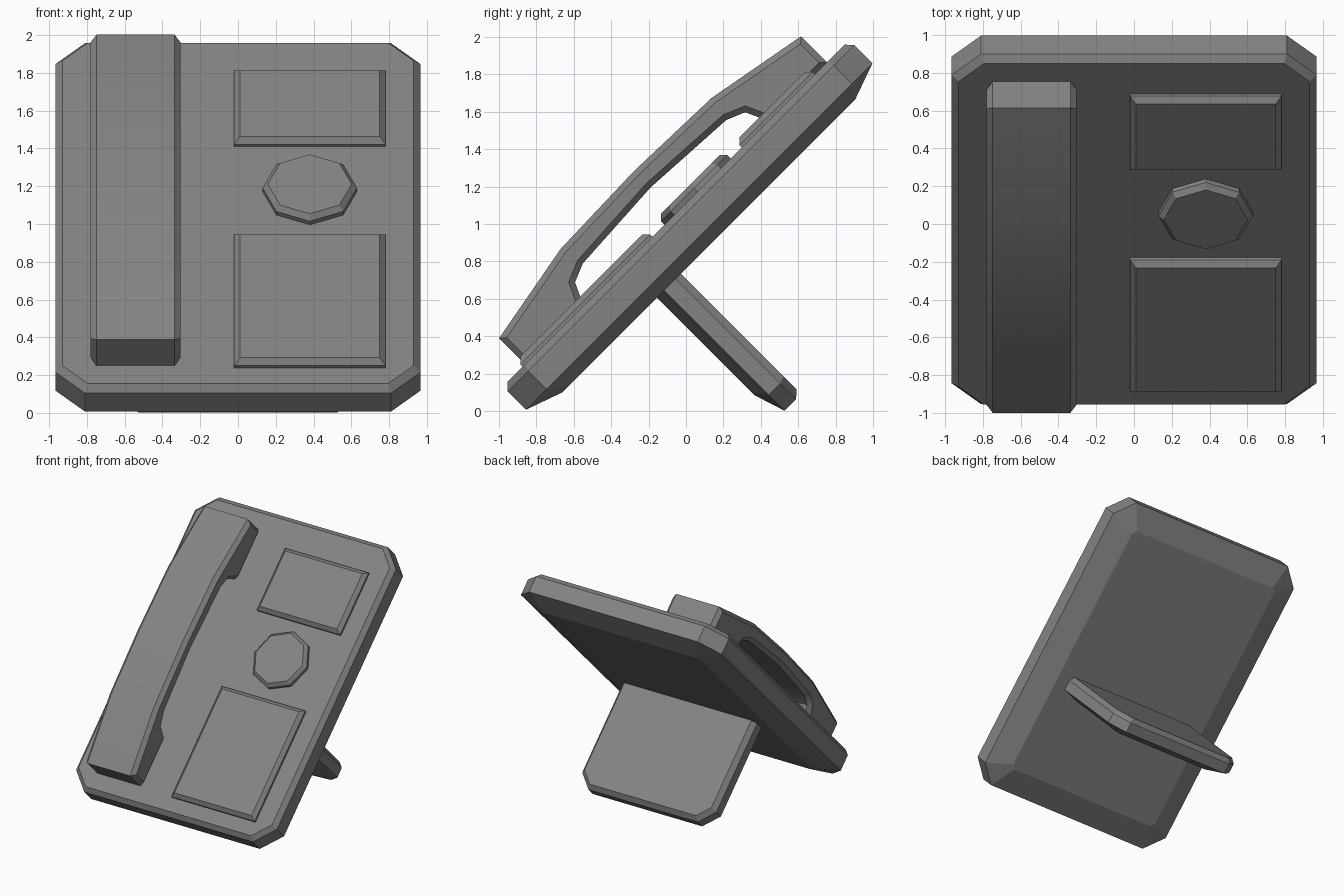
import bpy, bmesh
from math import sqrt, sin, cos, pi, radians
from mathutils import Matrix

if "Cube" in bpy.data.objects:
    bpy.data.objects.remove(bpy.data.objects["Cube"])

C = sqrt(0.5)
# Tilted frame: local x = width, local y = up the 45 degree slope, local z = out of the face
TILT = Matrix(((1, 0, 0, 0), (0, C, -C, 0), (0, C, C, 0), (0, 0, 0, 1)))

# Dark grey plastic
plastic = bpy.data.materials.new("dark_grey_plastic")
plastic.diffuse_color = (0.23, 0.23, 0.23, 1)
plastic.use_nodes = True
plastic.node_tree.nodes["Principled BSDF"].inputs["Base Color"].default_value = plastic.diffuse_color


def finish(name, bm):
    bmesh.ops.recalc_face_normals(bm, faces=bm.faces)
    bm.transform(TILT)
    me = bpy.data.meshes.new(name)
    bm.to_mesh(me)
    bm.free()
    me.materials.append(plastic)
    ob = bpy.data.objects.new(name, me)
    bpy.context.collection.objects.link(ob)
    return ob


def outline(cx, cy, hx, hy, cut, inset=0):
    """Rectangle with 45 degree corner cuts, offset inwards by inset."""
    hx, hy, cut = hx - inset, hy - inset, cut - inset * (2 - sqrt(2))
    if cut <= 0:
        return [(cx + a * hx, cy + b * hy) for a, b in ((1, -1), (1, 1), (-1, 1), (-1, -1))]
    kx, ky = hx - cut, hy - cut
    pts = [(hx, -ky), (hx, ky), (kx, hy), (-kx, hy), (-hx, ky), (-hx, -ky), (-kx, -hy), (kx, -hy)]
    return [(cx + x, cy + y) for x, y in pts]


def loft(name, layers, upright=False):
    """Stack of outlines; upright stacks along the slope instead of out of the face."""
    bm = bmesh.new()
    rings = [[bm.verts.new((x, h, y) if upright else (x, y, h)) for x, y in pts]
             for pts, h in layers]
    n = len(rings[0])
    for a, b in zip(rings, rings[1:]):
        for i in range(n):
            j = (i + 1) % n
            bm.faces.new((a[i], a[j], b[j], b[i]))
    bm.faces.new(rings[0])
    bm.faces.new(rings[-1])
    return finish(name, bm)


# Main body slab
MID, FACE = 0.71, 0.785
body = (0, MID, 0.965, 1.31, 0.155)
loft("body", [(outline(*body, 0.206), 0.537), (outline(*body), 0.61),
              (outline(*body), 0.748), (outline(*body, 0.035), FACE)])

# Stand plate at the back
stand = (0, 0.185, 0.645, 0.557, 0.12)
loft("stand", [(outline(*stand, 0.175), 0.318), (outline(*stand), 0.374),
               (outline(*stand), 0.46), (outline(*stand, 0.035), 0.5)], upright=True)

# Raised panels: screen and keypad
for name, lo, hi in (("screen_panel", 1.208, 1.76), ("keypad_panel", -0.45, 0.533)):
    p = (0.38, (lo + hi) / 2, 0.4, (hi - lo) / 2, 0)
    loft(name, [(outline(*p), FACE - 0.02), (outline(*p), 0.803), (outline(*p, 0.03), 0.833)])


# Eight-sided dial button
def octagon(r):
    return [(0.38 + r * cos(i * pi / 4), 0.873 + r * sin(i * pi / 4)) for i in range(8)]


loft("dial_button", [(octagon(0.25), FACE - 0.02), (octagon(0.25), 0.812), (octagon(0.222), 0.84)])

# Handset: half profile mirrored about the middle, extruded, side rims bevelled
outer = [(1.142, 0.782), (1.142, 0.982), (0.57, 1.087)]
inner = [(0.542, 0.948), (0.643, 0.906), (0.70, 0.782)]
profile = (outer + [(0, 1.104)] + [(-y, z) for y, z in reversed(outer)]
           + [(-y, z) for y, z in reversed(inner)] + [(0, 0.979)] + inner)
bm = bmesh.new()
cap = bm.faces.new([bm.verts.new((-0.78, MID + y, z)) for y, z in profile])
ext = bmesh.ops.extrude_face_region(bm, geom=[cap], use_keep_orig=True)
bmesh.ops.translate(bm, vec=(0.475, 0, 0),
                    verts=[v for v in ext["geom"] if isinstance(v, bmesh.types.BMVert)])
bmesh.ops.recalc_face_normals(bm, faces=bm.faces)
rims = [e for e in bm.edges if abs(e.verts[0].co.x - e.verts[1].co.x) < 0.01]
bmesh.ops.bevel(bm, geom=rims, offset=0.032, segments=1, affect='EDGES')
handset = finish("handset", bm)
bpy.context.view_layer.objects.active = handset
handset.select_set(True)
bpy.ops.object.shade_smooth_by_angle(angle=radians(30))
